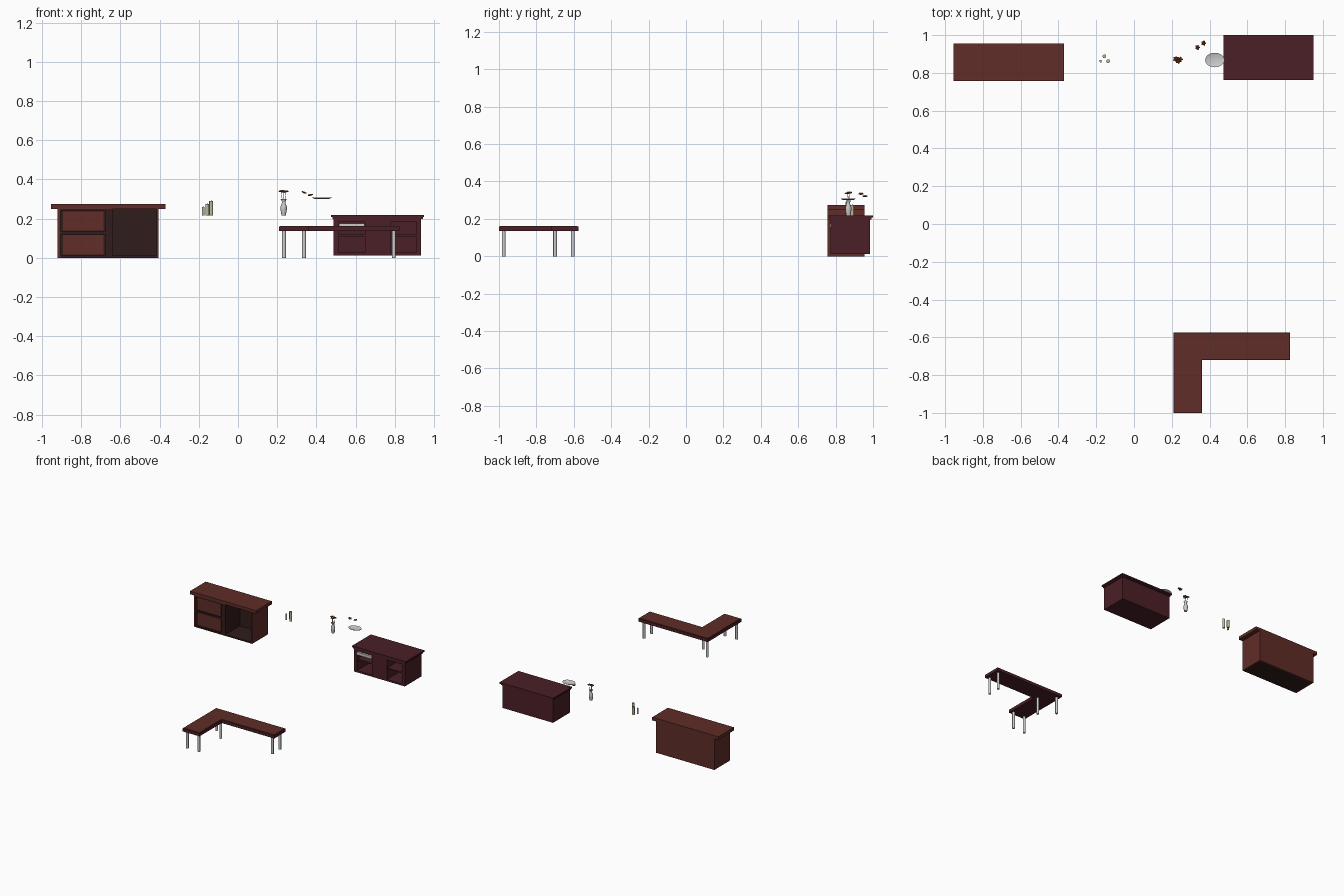
import bpy, bmesh, math
from mathutils import Matrix, Vector

if "Cube" in bpy.data.objects:
    bpy.data.objects.remove(bpy.data.objects["Cube"])


def mat(name, r, g, b):
    m = bpy.data.materials.new(name)
    m.diffuse_color = (r, g, b, 1)
    m.use_nodes = True
    m.node_tree.nodes["Principled BSDF"].inputs["Base Color"].default_value = m.diffuse_color
    return m


BROWN = mat("red_brown_wood", 0.115, 0.026, 0.020)
MAROON = mat("maroon_wood", 0.070, 0.014, 0.020)
DARK = mat("dark_wood", 0.030, 0.012, 0.011)
WAX = mat("pale_wax", 0.50, 0.50, 0.34)
PETAL = mat("orange_petal", 0.22, 0.06, 0.015)


def finish(bm, name, m=None, smooth=False):
    bmesh.ops.recalc_face_normals(bm, faces=bm.faces)
    me = bpy.data.meshes.new(name)
    bm.to_mesh(me)
    bm.free()
    ob = bpy.data.objects.new(name, me)
    bpy.context.collection.objects.link(ob)
    if m:
        me.materials.append(m)
    if smooth:
        bpy.context.view_layer.objects.active = ob
        bpy.ops.object.select_all(action='DESELECT')
        ob.select_set(True)
        bpy.ops.object.shade_smooth_by_angle(angle=math.radians(35))
    return ob


def box(name, x, y, z, m=None):
    bm = bmesh.new()
    c = [(a + b) / 2 for a, b in (x, y, z)]
    s = [b - a for a, b in (x, y, z)]
    bmesh.ops.create_cube(bm, size=1, matrix=Matrix.Translation(c) @ Matrix.Diagonal((*s, 1)))
    return finish(bm, name, m)


def prism(name, pts, z, m):
    bm = bmesh.new()
    f = bm.faces.new([bm.verts.new((x, y, z[0])) for x, y in pts])
    r = bmesh.ops.extrude_face_region(bm, geom=[f])
    bmesh.ops.translate(bm, vec=(0, 0, z[1] - z[0]),
                        verts=[v for v in r['geom'] if isinstance(v, bmesh.types.BMVert)])
    return finish(bm, name, m)


def lathe(name, profile, loc, m=None, n=24, scale_y=1):
    bm = bmesh.new()
    vs = [bm.verts.new((r, 0, z)) for r, z in profile]
    es = [bm.edges.new(p) for p in zip(vs, vs[1:])]
    bmesh.ops.spin(bm, geom=vs + es, cent=(0, 0, 0), axis=(0, 0, 1), angle=math.tau, steps=n)
    bmesh.ops.remove_doubles(bm, verts=bm.verts, dist=1e-5)
    bmesh.ops.transform(bm, verts=bm.verts,
                        matrix=Matrix.Translation(loc) @ Matrix.Diagonal((1, scale_y, 1, 1)))
    return finish(bm, name, m, True)


def rod(name, x, y, z, r, m=None):
    return lathe(name, [(0, z[0]), (r, z[0]), (r, z[1]), (0, z[1])], (x, y, 0), m, 16)


def flower(name, loc, tilt):
    bm = bmesh.new()
    base = Matrix.Translation(loc) @ Matrix.Rotation(tilt, 4, 'Y')
    for i in range(5):
        mx = base @ Matrix.Rotation(i * math.tau / 5, 4, 'Z') @ Matrix.Translation((0.008, 0, 0))
        bmesh.ops.create_icosphere(bm, subdivisions=2, radius=1,
                                   matrix=mx @ Matrix.Diagonal((0.0065, 0.005, 0.004, 1)))
    bmesh.ops.create_icosphere(bm, subdivisions=2, radius=0.005, matrix=base)
    return finish(bm, name, PETAL, True)


def stem(name, a, b, r=0.0012):
    a, b = Vector(a), Vector(b)
    d = b - a
    bm = bmesh.new()
    bmesh.ops.create_cone(bm, cap_ends=True, segments=8, radius1=r, radius2=r, depth=d.length,
                          matrix=Matrix.Translation((a + b) / 2) @ d.to_track_quat('Z', 'Y').to_matrix().to_4x4())
    return finish(bm, name)


# Left sideboard: two drawers and an open bay
Y = (0.757, 0.955)
box("sideboard_top", (-0.955, -0.37), Y, (0.25, 0.275), BROWN)
box("sideboard_left_side", (-0.92, -0.905), Y, (0, 0.25), BROWN)
box("sideboard_right_side", (-0.415, -0.405), Y, (0, 0.25), BROWN)
box("sideboard_back", (-0.905, -0.415), (0.943, 0.955), (0, 0.25), BROWN)
box("sideboard_back_lining", (-0.905, -0.415), (0.938, 0.943), (0.01, 0.25), DARK)
box("sideboard_floor", (-0.905, -0.415), (0.757, 0.943), (0, 0.012), DARK)
box("sideboard_divider", (-0.675, -0.64), (0.757, 0.94), (0.012, 0.25), DARK)
box("sideboard_drawer_rail", (-0.905, -0.675), (0.757, 0.94), (0.12, 0.134), DARK)
box("sideboard_upper_rail", (-0.905, -0.675), (0.757, 0.94), (0.24, 0.25), DARK)
for name, z in (("lower", (0.012, 0.12)), ("upper", (0.134, 0.24))):
    box(name + "_drawer_body", (-0.905, -0.675), (0.772, 0.935), z, DARK)
    box(name + "_drawer_front", (-0.894, -0.686), (0.765, 0.773), (z[0] + 0.006, z[1] - 0.004), BROWN)

# Right media cabinet: two shelved bays beside a centre door
Y = (0.772, 0.985)
box("cabinet_top", (0.475, 0.95), (0.762, 1.0), (0.207, 0.218), MAROON)
box("cabinet_top_moulding", (0.481, 0.943), (0.767, 0.993), (0.197, 0.207), MAROON)
box("cabinet_floor", (0.487, 0.935), Y, (0.012, 0.027), MAROON)
box("cabinet_upper_rail", (0.487, 0.935), Y, (0.182, 0.197), MAROON)
box("cabinet_back", (0.487, 0.935), (0.972, 0.985), (0.027, 0.182), MAROON)
for name, x in (("left_side", (0.487, 0.513)), ("centre_left", (0.647, 0.66)),
                ("centre_right", (0.765, 0.778)), ("right_side", (0.91, 0.935))):
    box("cabinet_" + name, x, (0.772, 0.972), (0.027, 0.182), MAROON)
box("cabinet_centre_door", (0.66, 0.765), (0.772, 0.785), (0.027, 0.182), MAROON)
for name, x in (("left", (0.513, 0.647)), ("right", (0.778, 0.91))):
    box("cabinet_%s_shelf" % name, x, (0.776, 0.972), (0.108, 0.118), MAROON)
box("media_player", (0.516, 0.645), (0.767, 0.93), (0.155, 0.176))

# L-shaped bench on six round legs
L = [(0.21, -1.0), (0.36, -1.0), (0.36, -0.72), (0.825, -0.72), (0.825, -0.575), (0.21, -0.575)]
prism("bench_slab", L, (0.136, 0.160), MAROON)
i = 0.005
prism("bench_surface", [(0.21 + i, -1 + i), (0.36 - i, -1 + i), (0.36 - i, -0.72 + i),
                        (0.825 - i, -0.72 + i), (0.825 - i, -0.575 - i), (0.21 + i, -0.575 - i)],
      (0.159, 0.163), BROWN)
for n, (x, y) in enumerate([(0.235, -0.975), (0.337, -0.975), (0.235, -0.605),
                            (0.337, -0.70), (0.795, -0.605), (0.795, -0.70)], 1):
    rod("bench_leg_%d" % n, x, y, (0, 0.137), 0.01)

# Pillar candles
for n, (x, y, h, r) in enumerate([(-0.177, 0.862, 0.26, 0.007), (-0.157, 0.888, 0.275, 0.010),
                                  (-0.137, 0.862, 0.29, 0.010)], 1):
    rod("candle_%d" % n, x, y, (0.215, h), r, WAX)
    rod("candle_wick_%d" % n, x, y, (h, h + 0.005), 0.001)

# Vase with flowers
C = (0.233, 0.868)
lathe("vase", [(0, 0.217), (0.011, 0.217), (0.012, 0.222), (0.016, 0.245), (0.016, 0.262),
               (0.009, 0.280), (0.009, 0.288), (0.015, 0.299), (0.013, 0.299), (0.007, 0.286),
               (0.007, 0.278), (0.013, 0.260), (0.009, 0.225), (0, 0.223)], (*C, 0))
for n, (dx, dy, z) in enumerate([(-0.013, 0.006, 0.341), (0.012, 0.004, 0.340), (0.001, -0.006, 0.336)], 1):
    p = (C[0] + dx, C[1] + dy, z)
    stem("flower_stem_%d" % n, (*C, 0.235), p)
    flower("vase_flower_%d" % n, p, dx * 12)

# Loose flowers and oval dish
flower("loose_flower_1", (0.336, 0.935, 0.334), 0.35)
flower("loose_flower_2", (0.368, 0.957, 0.321), -0.2)
lathe("oval_dish", [(0, 0.300), (0.034, 0.300), (0.051, 0.306), (0.051, 0.308),
                    (0.034, 0.303), (0, 0.303)], (0.428, 0.868, 0), None, 32, 0.75)
